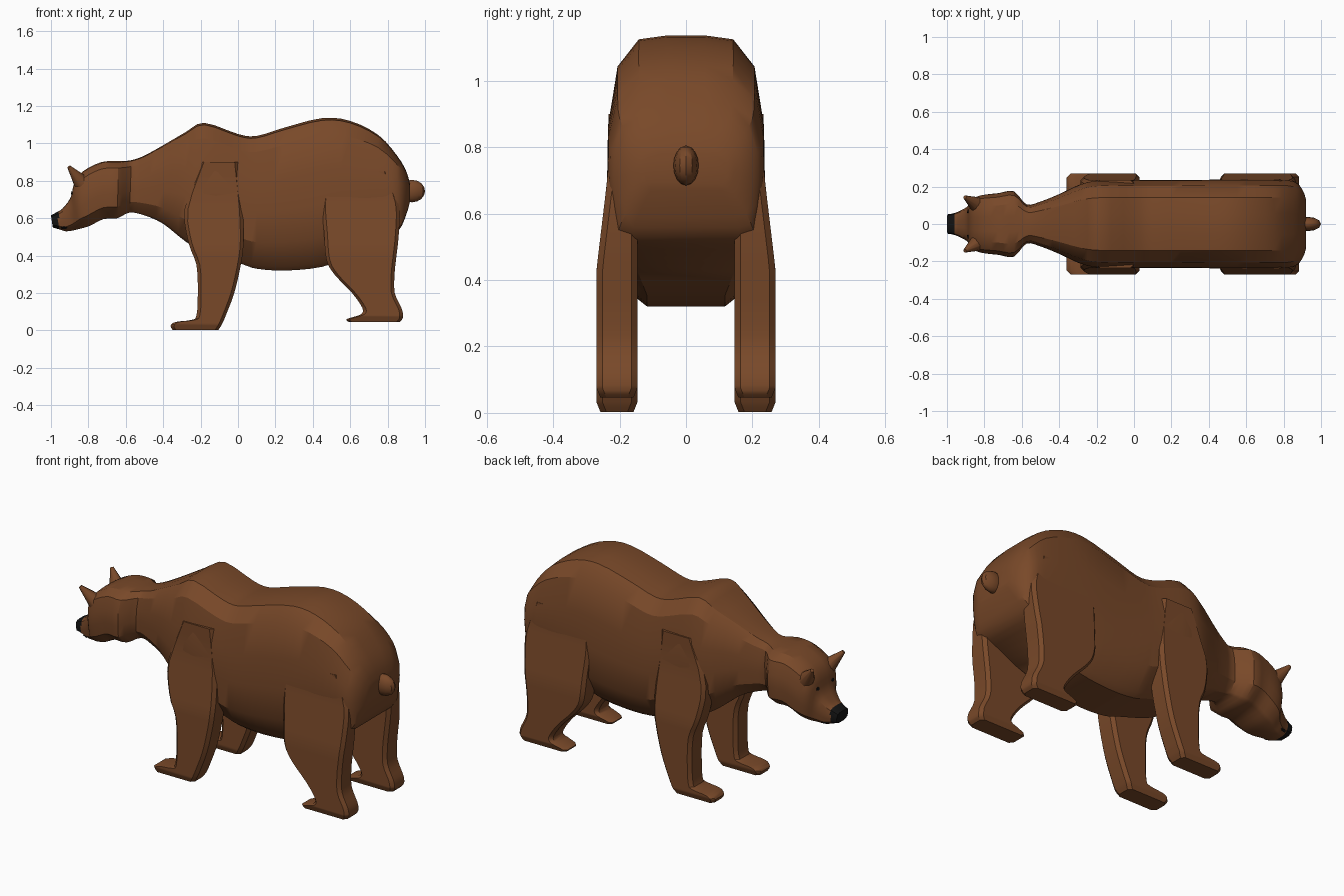
import bpy, bmesh, math
from mathutils import Vector
from mathutils.bvhtree import BVHTree

if "Cube" in bpy.data.objects:
    bpy.data.objects.remove(bpy.data.objects["Cube"])


def material(name, rgb):
    m = bpy.data.materials.new(name)
    m.diffuse_color = (*rgb, 1)
    m.use_nodes = True
    m.node_tree.nodes["Principled BSDF"].inputs["Base Color"].default_value = m.diffuse_color
    return m


BROWN = material("brown fur", (0.19, 0.066, 0.022))
BLACK = material("black", (0.006, 0.006, 0.006))


def spline(keys, steps):
    """Catmull-Rom interpolation through rows of numbers."""
    out = []
    n = len(keys)
    for i in range(n - 1):
        a, b, c, d = keys[max(i - 1, 0)], keys[i], keys[i + 1], keys[min(i + 2, n - 1)]
        for s in range(steps):
            t = s / steps
            out.append([0.5 * (2 * q + (r - p) * t + (2 * p - 5 * q + 4 * r - u) * t * t
                               + (3 * q - p - 3 * r + u) * t ** 3)
                        for p, q, r, u in zip(a, b, c, d)])
    out.append(list(keys[-1]))
    return out


def loft(rings):
    bm = bmesh.new()
    vs = [[bm.verts.new(p) for p in ring] for ring in rings]
    k = len(rings[0])
    for a, b in zip(vs, vs[1:]):
        for i in range(k):
            bm.faces.new((a[i], a[(i + 1) % k], b[(i + 1) % k], b[i]))
    bm.faces.new(vs[0])
    bm.faces.new(vs[-1])
    bmesh.ops.recalc_face_normals(bm, faces=bm.faces)
    return bm


def finish(name, bm, mats, mirror=False, angle=30):
    me = bpy.data.meshes.new(name)
    bm.to_mesh(me)
    bm.free()
    ob = bpy.data.objects.new(name, me)
    bpy.context.collection.objects.link(ob)
    for m in mats:
        me.materials.append(m)
    if mirror:
        ob.modifiers.new("mirror", 'MIRROR').use_axis = (False, True, False)
    bpy.ops.object.select_all(action='DESELECT')
    bpy.context.view_layer.objects.active = ob
    ob.select_set(True)
    bpy.ops.object.shade_smooth_by_angle(angle=math.radians(angle))
    return ob


# Head and torso: bottom x, bottom z, top x, top z, half width
keys = [
    (-0.99, 0.55, -1.0, 0.615, 0.052),
    (-0.955, 0.54, -0.97, 0.632, 0.058),
    (-0.92, 0.53, -0.94, 0.65, 0.07),
    (-0.88, 0.535, -0.895, 0.71, 0.095),
    (-0.84, 0.545, -0.875, 0.79, 0.135),
    (-0.79, 0.56, -0.83, 0.85, 0.155),
    (-0.72, 0.595, -0.73, 0.90, 0.165),
    (-0.645, 0.60, -0.64, 0.905, 0.175),
    (-0.58, 0.63, -0.57, 0.91, 0.105),
    (-0.5, 0.615, -0.5, 0.935, 0.12),
    (-0.4, 0.57, -0.4, 0.99, 0.16),
    (-0.28, 0.475, -0.28, 1.06, 0.215),
    (-0.18, 0.42, -0.18, 1.11, 0.235),
    (0.02, 0.355, 0.0, 1.05, 0.235),
    (0.1, 0.33, 0.1, 1.04, 0.235),
    (0.25, 0.32, 0.25, 1.085, 0.235),
    (0.45, 0.34, 0.45, 1.135, 0.237),
    (0.6, 0.40, 0.6, 1.12, 0.237),
    (0.75, 0.475, 0.75, 1.045, 0.237),
    (0.855, 0.53, 0.85, 0.935, 0.23),
    (0.9, 0.62, 0.9, 0.85, 0.185),
    (0.92, 0.69, 0.92, 0.78, 0.13),
]


def body_ring(xb, zb, xt, zt, w):
    b = 0.62 + 0.28 * min(max((xb - 0.5) / 0.3, 0), 1)   # wider underside at the rump
    half = [(0.24, 1), (0.6, 0.985), (0.87, 0.88), (0.99, 0.65),
            (1, 0.42), (0.96, 0.2), (b, 0.03), (b * 0.8, 0)]
    shape = half + [(-y, h) for y, h in reversed(half)]
    return [(xb + (xt - xb) * h, y * w, zb + (zt - zb) * h) for y, h in shape]


bm = loft([body_ring(*r) for r in spline(keys, 3)])
for f in bm.faces:                                       # black nose tip
    if f.calc_center_median().x < -0.958:
        f.material_index = 1
tree = BVHTree.FromBMesh(bm)
finish("head_and_torso", bm, [BROWN, BLACK])


# Legs: z, front x, back x
front_rows = [(0.003, -0.35, -0.105), (0.025, -0.36, -0.09), (0.045, -0.335, -0.08),
              (0.056, -0.25, -0.075), (0.08, -0.222, -0.065), (0.2, -0.215, -0.02),
              (0.35, -0.222, 0.015), (0.47, -0.265, 0.03), (0.65, -0.285, 0.025),
              (0.9, -0.2, 0.0)]
hind_rows = [(0.046, 0.59, 0.865), (0.06, 0.58, 0.878), (0.073, 0.62, 0.882),
             (0.088, 0.66, 0.882), (0.12, 0.665, 0.874), (0.2, 0.61, 0.838),
             (0.3, 0.515, 0.837), (0.38, 0.472, 0.845), (0.52, 0.46, 0.86),
             (0.68, 0.45, 0.86), (0.85, 0.47, 0.8)]


def leg_ring(z, x0, x1, base):
    up = min(max((z - 0.43) / 0.3, 0), 1)
    foot = 0.012 * max(0, 1 - (z - base) / 0.03)         # rounded sole
    y0, y1, c = 0.146 + foot, 0.27 - 0.036 * up - foot, 0.018
    return [(x0 + c, y0, z), (x1 - c, y0, z), (x1, y0 + c, z), (x1, y1 - c, z),
            (x1 - c, y1, z), (x0 + c, y1, z), (x0, y1 - c, z), (x0, y0 + c, z)]


for name, rows in (("front_legs", front_rows), ("hind_legs", hind_rows)):
    finish(name, loft([leg_ring(*r, rows[0][0]) for r in spline(rows, 3)]), [BROWN], True)

# Ears: small blunt cones leaning forward and outward
bm = bmesh.new()
bmesh.ops.create_cone(bm, cap_ends=True, segments=10, radius1=0.046, radius2=0.01, depth=0.12)
base, tip = Vector((-0.835, 0.10, 0.79)), Vector((-0.902, 0.142, 0.872))
rot = (tip - base).to_track_quat('Z', 'Y')
for v in bm.verts:
    v.co = rot @ v.co + (base + tip) / 2
finish("ears", bm, [BROWN], True, 40)

# Tail
bm = bmesh.new()
bmesh.ops.create_uvsphere(bm, u_segments=12, v_segments=8, radius=1)
for v in bm.verts:
    v.co = Vector((v.co.x * 0.07 + 0.93, v.co.y * 0.038, v.co.z * 0.06 + 0.745))
finish("tail", bm, [BROWN])


# Eyes and mouth marks: thin plates laid on the surface
def plate(name, origin, direction, length, width):
    hit, normal, _, _ = tree.ray_cast(Vector(origin), Vector(direction))
    if hit is None:
        return
    bm = bmesh.new()
    bmesh.ops.create_cone(bm, cap_ends=True, segments=10, radius1=1, radius2=1, depth=0.008)
    rot = normal.to_track_quat('Z', 'Y')
    for v in bm.verts:
        v.co = rot @ Vector((v.co.x * length, v.co.y * width, v.co.z)) + hit
    finish(name, bm, [BLACK], True)


plate("eyes", (-2, 0.068, 0.735), (1, 0, 0), 0.011, 0.009)
plate("mouth", (-0.93, 1, 0.55), (0, -1, 0), 0.018, 0.007)
